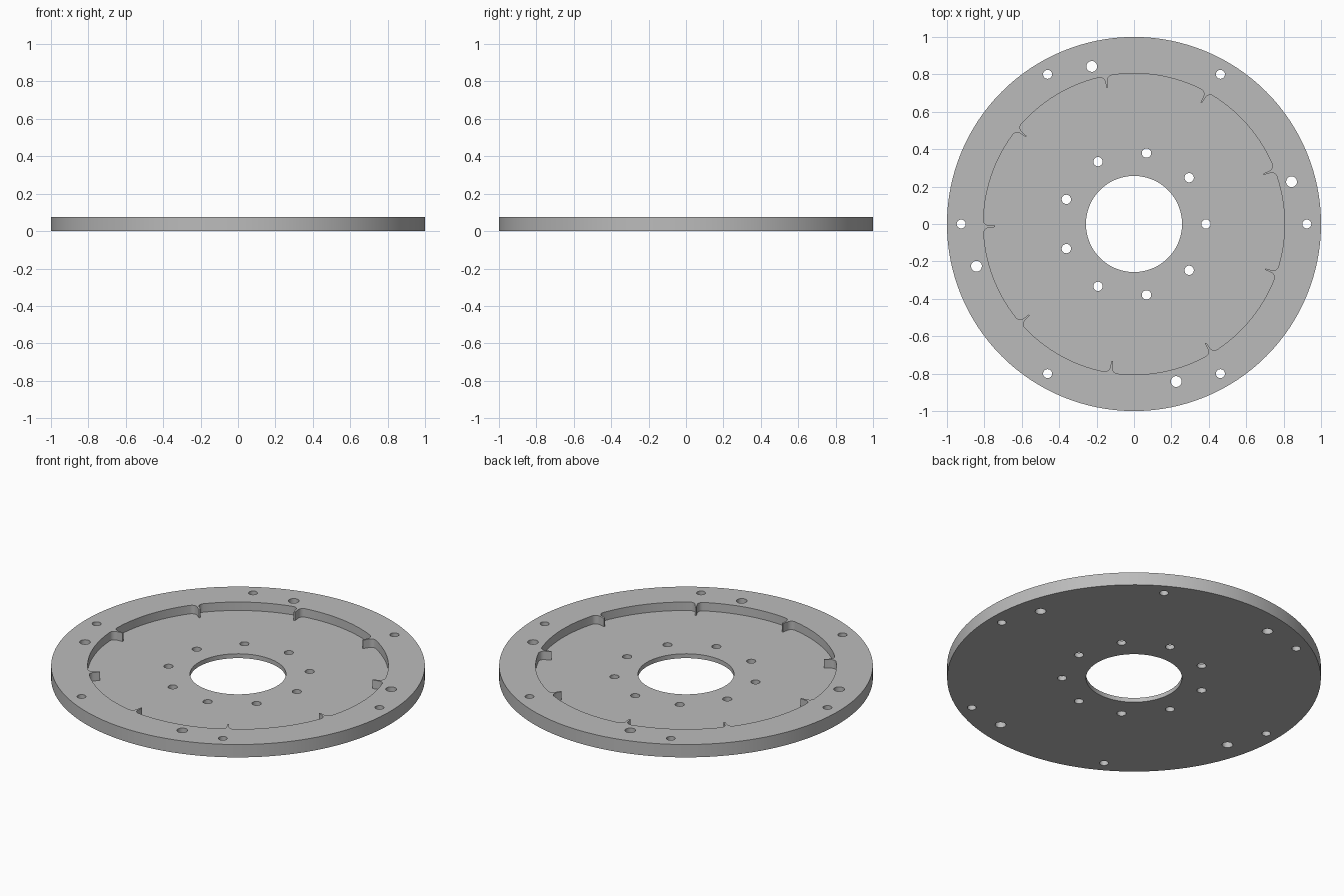
import bpy
import bmesh
import math

cube = bpy.data.objects.get("Cube")
if cube:
    bpy.data.objects.remove(cube, do_unlink=True)

HEIGHT = 0.076
FLOOR = 0.026
POCKET_R = 0.805
TIP_R = 0.742
TEETH = 9
TOOTH_START = 21


def polar(r, degrees):
    a = math.radians(degrees)
    return r * math.cos(a), r * math.sin(a)


def circle(r, sides, cx=0.0, cy=0.0):
    pts = [polar(r, 360 * i / sides) for i in range(sides)]
    return [(cx + x, cy + y) for x, y in pts]


def prism(bm, outline, z0, z1):
    """Closed vertical prism from a counter-clockwise outline."""
    low = [bm.verts.new((x, y, z0)) for x, y in outline]
    high = [bm.verts.new((x, y, z1)) for x, y in outline]
    bm.faces.new(low[::-1])
    bm.faces.new(high)
    n = len(outline)
    for i in range(n):
        j = (i + 1) % n
        bm.faces.new((low[i], low[j], high[j], high[i]))


def make_object(name, prisms):
    bm = bmesh.new()
    for outline, z0, z1 in prisms:
        prism(bm, outline, z0, z1)
    mesh = bpy.data.meshes.new(name)
    bm.to_mesh(mesh)
    bm.free()
    obj = bpy.data.objects.new(name, mesh)
    bpy.context.collection.objects.link(obj)
    return obj


def pocket_outline():
    """Round pocket with thin filleted teeth pointing inward."""
    fillet, half_tip = 0.03, 0.004
    # One flank of a tooth: (radius, sideways offset), from tip to wall
    flank = [(TIP_R, half_tip)]
    for i in range(7):
        a = math.radians(15 * i)
        flank.append((POCKET_R - fillet + fillet * math.sin(a),
                      half_tip + 0.002 + fillet * (1 - math.cos(a))))
    step = 360 / TEETH
    edge = math.degrees(flank[-1][1] / POCKET_R)
    pts = []
    for k in range(TEETH):
        mid = TOOTH_START + k * step
        for r, off in reversed(flank):
            pts.append(polar(r, mid - math.degrees(off / r)))
        for r, off in flank:
            pts.append(polar(r, mid + math.degrees(off / r)))
        arc = step - 2 * edge
        pts += [polar(POCKET_R, mid + edge + arc * i / 14) for i in range(1, 14)]
    return pts


# Disc body
disc = make_object("flange_disc", [(circle(1.0, 128), 0, HEIGHT)])

# Centre bore and the three rings of bolt holes
cuts = [(circle(0.257, 96), -0.1, 0.2)]
for count, ring_r, hole_r, start in ((9, 0.385, 0.025, 0),
                                     (6, 0.924, 0.024, 0),
                                     (4, 0.872, 0.029, 15)):
    for k in range(count):
        cx, cy = polar(ring_r, start + 360 * k / count)
        cuts.append((circle(hole_r, 24, cx, cy), -0.1, 0.2))
hole_cutter = make_object("hole_cutter", cuts)
pocket_cutter = make_object("pocket_cutter", [(pocket_outline(), FLOOR, 0.2)])

# Cut the recess and the holes
bpy.ops.object.select_all(action="DESELECT")
bpy.context.view_layer.objects.active = disc
disc.select_set(True)
for cutter in (pocket_cutter, hole_cutter):
    cutter.hide_render = True
    mod = disc.modifiers.new(cutter.name, "BOOLEAN")
    mod.operation = "DIFFERENCE"
    mod.solver = "EXACT"
    mod.object = cutter
    bpy.ops.object.modifier_apply(modifier=mod.name)
    bpy.data.objects.remove(cutter, do_unlink=True)

# Plain grey metal
grey = bpy.data.materials.new("grey_metal")
grey.use_nodes = True
colour = (0.5, 0.5, 0.5, 1)
grey.diffuse_color = colour
grey.node_tree.nodes["Principled BSDF"].inputs["Base Color"].default_value = colour
disc.data.materials.clear()
disc.data.materials.append(grey)
bpy.ops.object.shade_smooth_by_angle(angle=math.radians(30))
